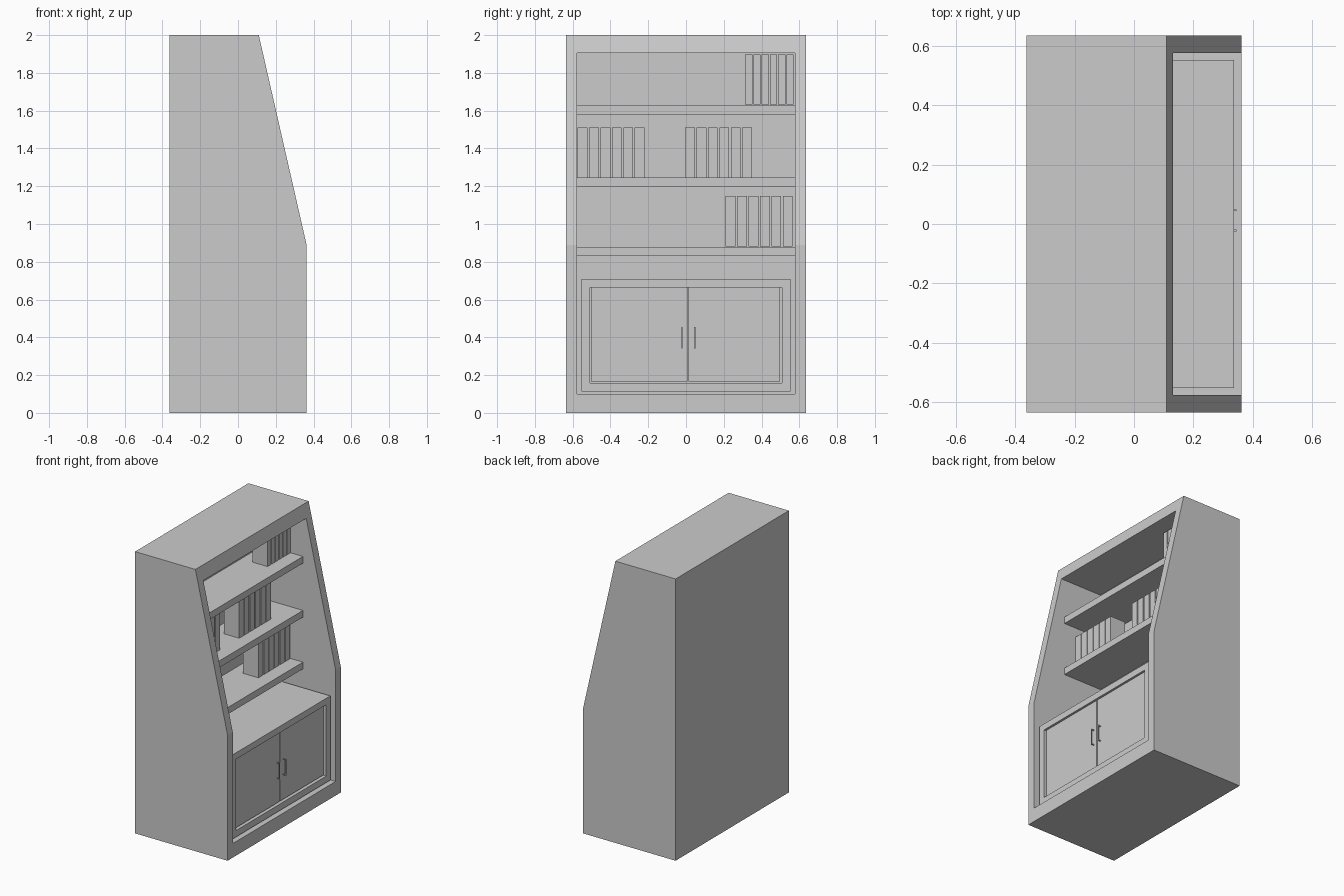
import bpy, bmesh
from mathutils import Vector

if "Cube" in bpy.data.objects:
    bpy.data.objects.remove(bpy.data.objects["Cube"])


def make_object(name, bm):
    bmesh.ops.recalc_face_normals(bm, faces=bm.faces)
    mesh = bpy.data.meshes.new(name)
    bm.to_mesh(mesh)
    bm.free()
    obj = bpy.data.objects.new(name, mesh)
    bpy.context.collection.objects.link(obj)
    return obj


def add_box(bm, x, y, z):
    """Add a box given (min, max) along each axis."""
    verts = bmesh.ops.create_cube(bm, size=1)["verts"]
    for v in verts:
        v.co = Vector(r[0] if c < 0 else r[1] for c, r in zip(v.co, (x, y, z)))
    return verts


def box(name, x, y, z):
    bm = bmesh.new()
    add_box(bm, x, y, z)
    return make_object(name, bm)


HALF = 0.635      # outer half width
INNER = 0.577     # half width of the opening
BACK = -0.20      # back wall of the opening

# Carcass: sloped side profile extruded across the width
bm = bmesh.new()
profile = [(-0.363, 0), (0.363, 0), (0.363, 0.89), (0.11, 2.0), (-0.363, 2.0)]
face = bm.faces.new([bm.verts.new((x, -HALF, z)) for x, z in profile])
ext = bmesh.ops.extrude_face_region(bm, geom=[face])["geom"]
bmesh.ops.translate(bm, vec=(0, 2 * HALF, 0),
                    verts=[g for g in ext if isinstance(g, bmesh.types.BMVert)])
carcass = make_object("carcass", bm)

# Opening cut into the carcass
cutter = box("opening_cutter", (BACK, 0.6), (-INNER, INNER), (0.10, 1.905))
cutter.hide_render = True
mod = carcass.modifiers.new("opening", "BOOLEAN")
mod.operation = "DIFFERENCE"
mod.solver = "EXACT"
mod.object = cutter
bpy.context.view_layer.objects.active = carcass
bpy.ops.object.modifier_apply(modifier=mod.name)
bpy.data.objects.remove(cutter)

# Shelves
for i, z in enumerate((0.83, 1.197, 1.58)):
    box(f"shelf_{i + 1}", (BACK, 0.106), (-INNER, INNER), (z, z + 0.048))

# Base cabinet with a recessed front
bm = bmesh.new()
add_box(bm, (BACK, 0.338), (-0.553, 0.553), (0.112, 0.71))
front = max(bm.faces, key=lambda f: f.calc_center_median().x)
bmesh.ops.inset_region(bm, faces=[front], thickness=0.046, use_even_offset=True)
hole = bmesh.ops.extrude_face_region(bm, geom=[front])["geom"]
bmesh.ops.translate(bm, vec=(-0.03, 0, 0),
                    verts=[g for g in hole if isinstance(g, bmesh.types.BMVert)])
if front.is_valid:
    bm.faces.remove(front)
make_object("base_cabinet", bm)

# Doors and their thin pull handles
for side, y0, y1, hy in (("left", -0.503, 0.007, -0.022), ("right", 0.013, 0.497, 0.046)):
    box(f"{side}_door", (0.30, 0.322), (y0, y1), (0.165, 0.664))
    bm = bmesh.new()
    y = (hy - 0.003, hy + 0.003)
    add_box(bm, (0.339, 0.345), y, (0.34, 0.455))
    for z in (0.34, 0.449):
        add_box(bm, (0.32, 0.339), y, (z, z + 0.006))
    make_object(f"{side}_handle", bm)

# Books: groups of six, (start y, shelf top, pitch, width)
groups = [(-0.574, 1.245, 0.0605, 0.052), (-0.005, 1.245, 0.0605, 0.052),
          (0.210, 0.882, 0.0605, 0.052), (0.313, 1.632, 0.0437, 0.038)]
for g, (y, z, pitch, width) in enumerate(groups):
    bm = bmesh.new()
    for i in range(6):
        y0 = y + i * pitch
        add_box(bm, (-0.107, 0.013), (y0, y0 + width), (z, z + 0.266))
    make_object(f"books_{g + 1}", bm)
